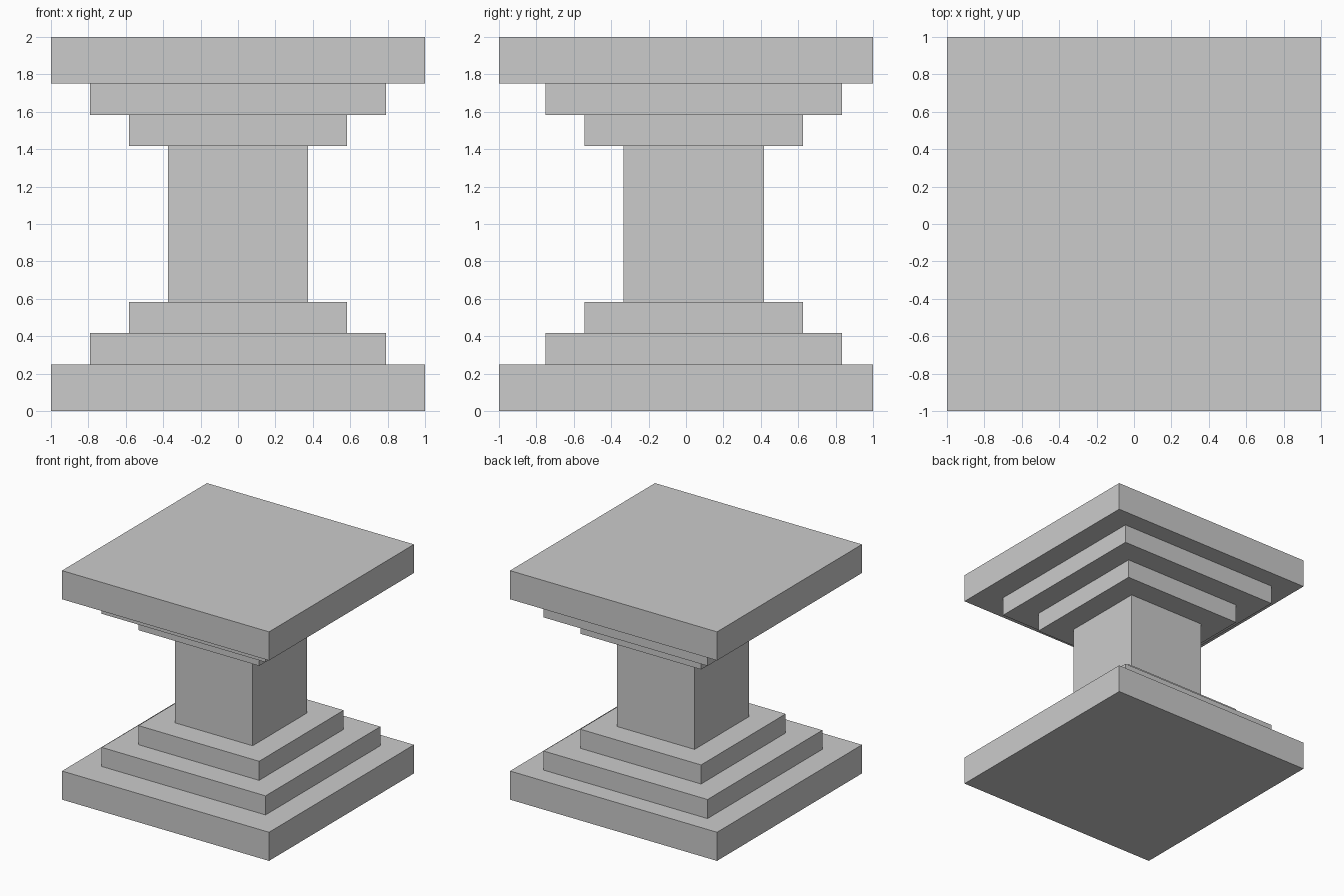
import bpy

if "Cube" in bpy.data.objects:
    bpy.data.objects.remove(bpy.data.objects["Cube"])

U = 1 / 24  # model grid unit


def box(name, half, y_off, z0, z1):
    """Square block, all values in grid units."""
    bpy.ops.mesh.primitive_cube_add(size=1, location=(0, y_off * U, (z0 + z1) / 2 * U))
    ob = bpy.context.object
    ob.name = name
    ob.scale = (2 * half * U, 2 * half * U, (z1 - z0) * U)
    bpy.ops.object.transform_apply(location=False, rotation=False, scale=True)


# Slab and two steps, repeated upside down at the top (steps sit slightly to the back)
for part, half, y_off, z0, z1 in (
    ("slab", 24, 0, 0, 6),
    ("wide_step", 19, 1, 6, 10),
    ("narrow_step", 14, 1, 10, 14),
):
    box("bottom_" + part, half, y_off, z0, z1)
    box("top_" + part, half, y_off, 48 - z1, 48 - z0)

# Central column
box("column", 9, 1, 14, 34)
